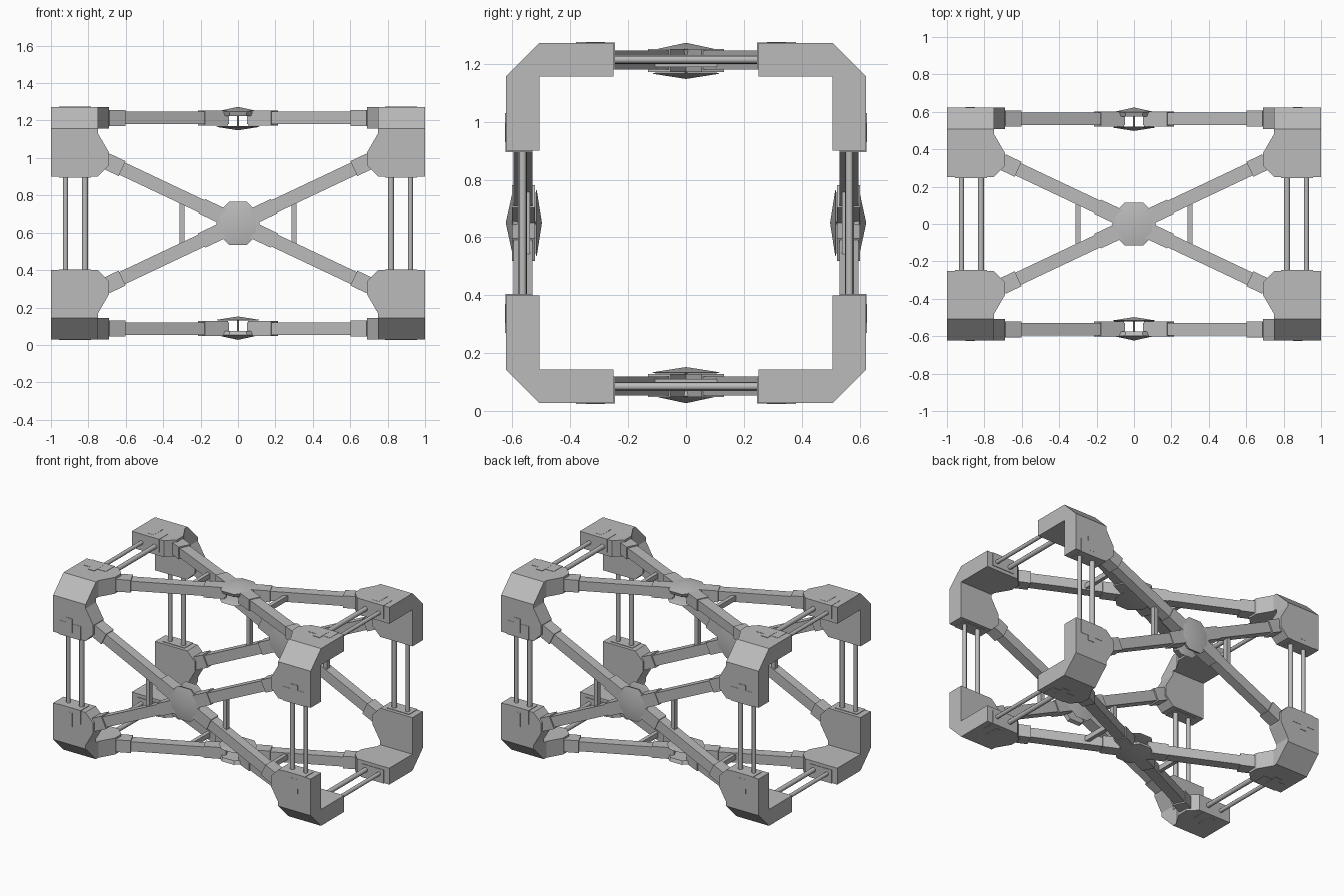
import bpy, bmesh, math
from mathutils import Vector, Matrix

cube = bpy.data.objects.get("Cube")
if cube:
    bpy.data.objects.remove(cube, do_unlink=True)

GREY = (0.5, 0.5, 0.5, 1.0)
mat = bpy.data.materials.new("plain_grey")
mat.use_nodes = True
mat.diffuse_color = GREY
mat.node_tree.nodes["Principled BSDF"].inputs["Base Color"].default_value = GREY

MID_Z = 0.65                 # height of the frame's long axis
SLOPE = math.radians(25.3)   # tilt of the diagonal beams
OUT = 0.622                  # outer face of the brackets
INN = 0.507                  # inner face of the brackets
QUADS = [(a, b) for a in (1, -1) for b in (1, -1)]


def prism(bm, profile, axis, lo, hi, mirror=(1, 1)):
    """Extrude a 2D profile along one axis of the panel space (across, up, outward)."""
    def place(p, d):
        c = list(p)
        c.insert(axis, d)
        return Vector((c[0] * mirror[0], c[1] * mirror[1], c[2]))
    ends = [[bm.verts.new(place(p, d)) for p in profile] for d in (lo, hi)]
    bm.faces.new(ends[0])
    bm.faces.new(ends[1][::-1])
    n = len(profile)
    for i in range(n):
        j = (i + 1) % n
        bm.faces.new((ends[0][i], ends[0][j], ends[1][j], ends[1][i]))


def rect(x0, x1, y0, y1):
    return [(x0, y0), (x1, y0), (x1, y1), (x0, y1)]


def ring(cx, cy, r, n):
    return [(cx + r * math.cos(math.tau * (i + .5) / n),
             cy + r * math.sin(math.tau * (i + .5) / n)) for i in range(n)]


def sloped(t0, t1, width):
    """Rectangle lying along the diagonal."""
    c, s = math.cos(SLOPE), math.sin(SLOPE)
    return [(t * c - h * s, t * s + h * c) for t, h in rect(t0, t1, -width / 2, width / 2)]


def brackets(bm, m):
    # plate with clipped inner corners, and the bevelled corner block
    plate = [(1, .25), (.75, .25), (.69, .31), (.69, .38), (.748, .48), (.748, INN), (1, INN)]
    prism(bm, plate, 2, INN, OUT, m)
    prism(bm, [(INN, OUT), (OUT, INN), (INN, INN)], 0, .748, 1, m)


def clips(bm, m):
    # rod sockets and the tab between them
    prism(bm, rect(.785, .957, .246, .345), 2, .53, OUT + .002, m)
    prism(bm, rect(.85, .9, .28, .38), 2, .6, OUT + .003, m)


def beams(bm, m):
    prism(bm, sloped(.07, .76, .072), 2, .53, .597, m)


def sleeves(bm, m):
    # collars at the hub and at the bracket
    prism(bm, sloped(.08, .215, .086), 2, .522, .602, m)
    prism(bm, sloped(.685, .78, .088), 2, .52, .606, m)


def rods(bm, m):
    if m[1] > 0:
        for x, r in ((.922, .014), (.818, .017)):
            prism(bm, ring(x, .565, r, 8), 1, -.3, .3, m)


def braces(bm, m):
    if m[1] > 0:
        prism(bm, rect(.285, .312, .54, .575), 1, -.14, .14, m)


def hubs(bm, m):
    # shallow outer and inner cones with eight sides
    if m != (1, 1):
        return
    for base, tip, back in ((.598, .623, .575), (.516, .498, .52)):
        rim = [bm.verts.new((x, y, base)) for x, y in ring(0, 0, .125, 8)]
        low = [bm.verts.new((x, y, back)) for x, y in ring(0, 0, .115, 8)]
        top = bm.verts.new((0, 0, tip))
        bm.faces.new(low)
        for i in range(8):
            j = (i + 1) % 8
            bm.faces.new((rim[i], rim[j], top))
            bm.faces.new((low[i], low[j], rim[j], rim[i]))
    prism(bm, ring(0, 0, .005, 6), 2, .515, .58)


# Panel space to world: across = x, up = z, outward = -y for the front panel
to_front = Matrix(((1, 0, 0, 0), (0, 0, -1, 0), (0, 1, 0, 0), (0, 0, 0, 1)))
PARTS = {"brackets": brackets, "rod_clips": clips, "cross_beams": beams,
         "beam_sleeves": sleeves, "rods": rods, "braces": braces, "hub": hubs}

for k, side in enumerate(("front", "bottom", "back", "top")):
    turn = Matrix.Translation((0, 0, MID_Z)) @ Matrix.Rotation(k * math.pi / 2, 4, "X") @ to_front
    for name, build in PARTS.items():
        bm = bmesh.new()
        for m in QUADS:
            build(bm, m)
        bm.transform(turn)
        bmesh.ops.recalc_face_normals(bm, faces=bm.faces)
        mesh = bpy.data.meshes.new(f"{side}_{name}")
        bm.to_mesh(mesh)
        bm.free()
        mesh.materials.append(mat)
        obj = bpy.data.objects.new(mesh.name, mesh)
        bpy.context.collection.objects.link(obj)
        if name in ("hub", "rods"):
            bpy.ops.object.select_all(action="DESELECT")
            obj.select_set(True)
            bpy.context.view_layer.objects.active = obj
            bpy.ops.object.shade_smooth_by_angle(angle=math.radians(50 if name == "rods" else 35))
